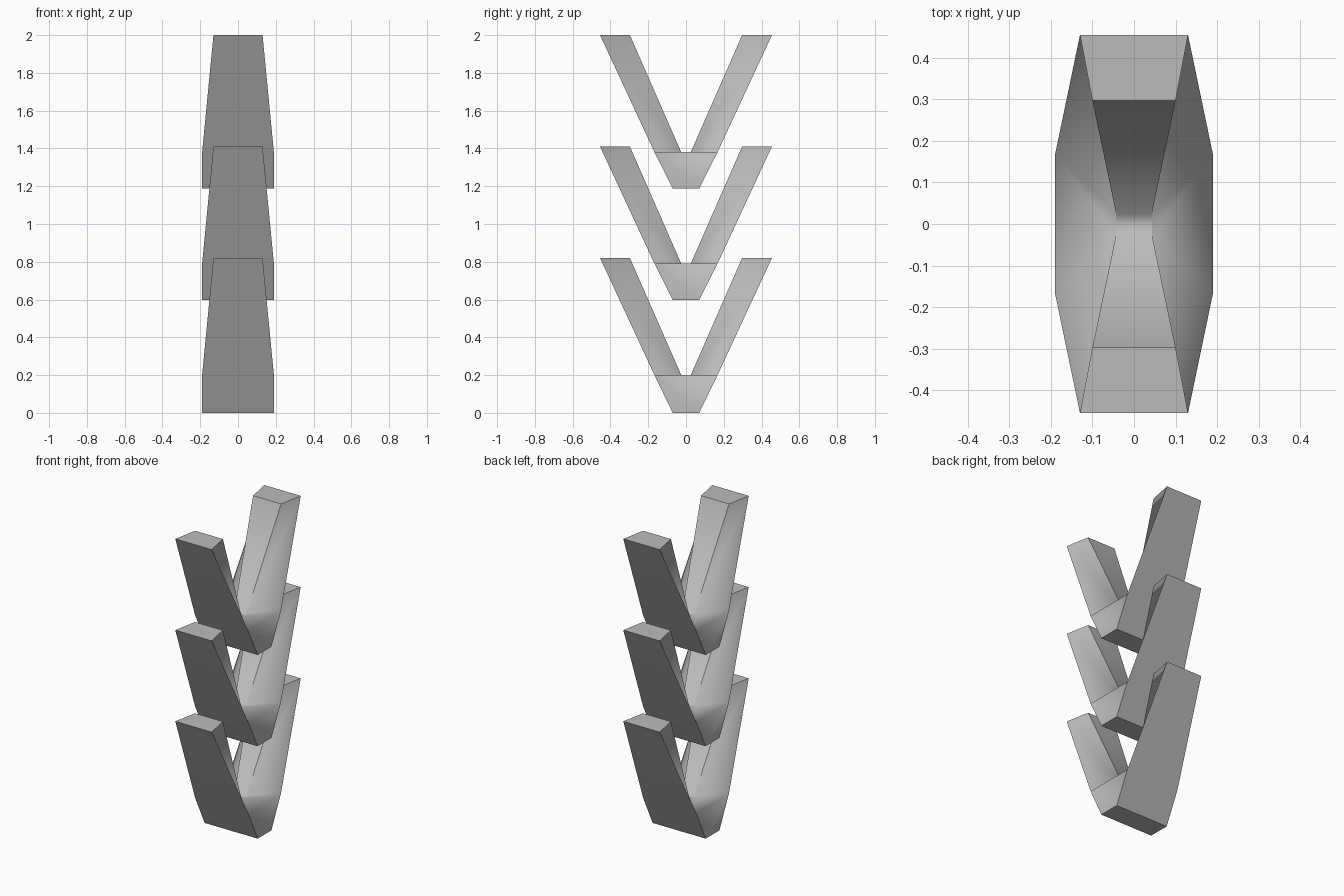
import bpy
import bmesh

cube = bpy.data.objects.get("Cube")
if cube:
    bpy.data.objects.remove(cube, do_unlink=True)

grey = bpy.data.materials.new("plain_grey")
grey.use_nodes = True
colour = (0.5, 0.5, 0.5, 1)
grey.diffuse_color = colour
grey.node_tree.nodes["Principled BSDF"].inputs["Base Color"].default_value = colour


def v_profile(base):
    """Half-width, depth and height of each point around the V."""
    arm = [(0.13, 0.455, 0.82), (0.10, 0.297, 0.82), (0.043, 0.025, 0.2)]
    foot = [(0.19, 0.167, 0.2), (0.19, 0.07, base)]
    front = [(x, -y, z) for x, y, z in arm]
    back = arm[::-1] + foot
    return front + back + [(x, -y, z) for x, y, z in foot[::-1]]


def make_v(name, height, base):
    bm = bmesh.new()
    pts = v_profile(base)
    sides = [[bm.verts.new((s * x, y, z)) for x, y, z in pts] for s in (1, -1)]
    n = len(pts)
    # Side walls: front arm, ledge, back arm and foot
    for side in sides:
        for quad in ((0, 1, 2, 9), (2, 3, 6, 9), (3, 4, 5, 6), (9, 6, 7, 8)):
            bm.faces.new([side[i] for i in quad])
    # Strip running all the way round between the two sides
    a, b = sides
    for i in range(n):
        j = (i + 1) % n
        bm.faces.new((a[i], a[j], b[j], b[i]))
    bmesh.ops.recalc_face_normals(bm, faces=bm.faces[:])
    for f in bm.faces:
        f.smooth = True
    # Keep corners crisp; the notch and the side walls stay soft
    for side in sides:
        for i in range(n):
            bm.edges.get((side[i], side[(i + 1) % n])).smooth = False
    for i in (0, 1, 4, 5, 7, 8):
        bm.edges.get((a[i], b[i])).smooth = False
    mesh = bpy.data.meshes.new(name)
    bm.to_mesh(mesh)
    bm.free()
    mesh.materials.append(grey)
    obj = bpy.data.objects.new(name, mesh)
    obj.location.z = height
    bpy.context.collection.objects.link(obj)


# Three stacked V-shaped pieces
make_v("lower_v", 0.0, 0.0)
make_v("middle_v", 0.59, 0.008)
make_v("upper_v", 1.18, 0.008)
